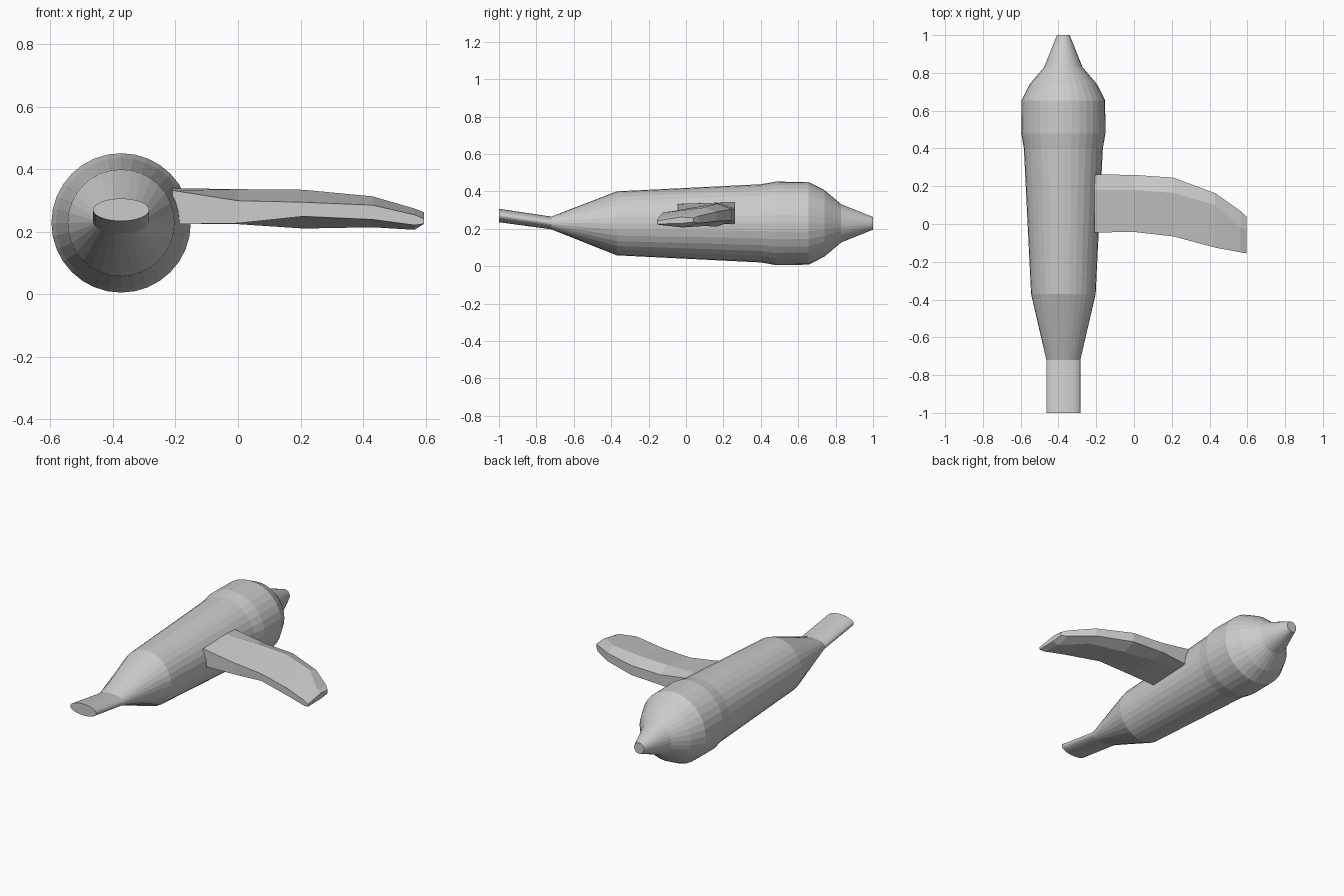
import bpy, bmesh, math


def loft(name, rings):
    """Skin a list of closed point rings and cap both ends."""
    bm = bmesh.new()
    loops = [[bm.verts.new(p) for p in ring] for ring in rings]
    n = len(loops[0])
    for a, b in zip(loops, loops[1:]):
        for i in range(n):
            j = (i + 1) % n
            bm.faces.new((a[i], a[j], b[j], b[i]))
    bm.faces.new(loops[0])
    bm.faces.new(loops[-1])
    bmesh.ops.recalc_face_normals(bm, faces=bm.faces)
    mesh = bpy.data.meshes.new(name)
    bm.to_mesh(mesh)
    bm.free()
    obj = bpy.data.objects.new(name, mesh)
    bpy.context.collection.objects.link(obj)
    return obj


def ellipse(y, rx, rz, z=0.229, x=-0.374, n=32):
    return [(x + rx * math.cos(math.tau * i / n), y,
             z + rz * math.sin(math.tau * i / n)) for i in range(n)]


# Body: flat tail, round belly, head and blunt beak
loft("body", [ellipse(*s) for s in (
    (-1.0, 0.09, 0.036, 0.271),
    (-0.72, 0.09, 0.034, 0.231),
    (-0.37, 0.171, 0.171),
    (0.40, 0.209, 0.209),
    (0.48, 0.223, 0.223),
    (0.655, 0.221, 0.221),
    (0.74, 0.178, 0.178),
    (0.83, 0.102, 0.102),
    (1.0, 0.034, 0.034))])

# Wing stations: x, then y of trailing edge, ridge, leading edge, then z of
# trailing top, ridge, leading top, leading bottom, keel, trailing bottom
stations = (
    (-0.21, -0.045, 0.18, 0.262, 0.333, 0.34, 0.34, 0.225, 0.225, 0.225),
    (0.00, -0.042, 0.18, 0.260, 0.300, 0.337, 0.308, 0.245, 0.225, 0.228),
    (0.21, -0.066, 0.165, 0.245, 0.295, 0.335, 0.305, 0.245, 0.211, 0.250),
    (0.43, -0.125, 0.10, 0.163, 0.286, 0.314, 0.290, 0.240, 0.215, 0.240),
    (0.565, -0.15, -0.02, 0.068, 0.255, 0.275, 0.268, 0.230, 0.207, 0.222),
    (0.595, -0.155, -0.03, 0.040, 0.242, 0.263, 0.258, 0.236, 0.228, 0.226))
loft("wing", [[(x, yt, a), (x, yr, b), (x, yl, c), (x, yl, d), (x, yr, e), (x, yt, f)]
              for x, yt, yr, yl, a, b, c, d, e, f in stations])
